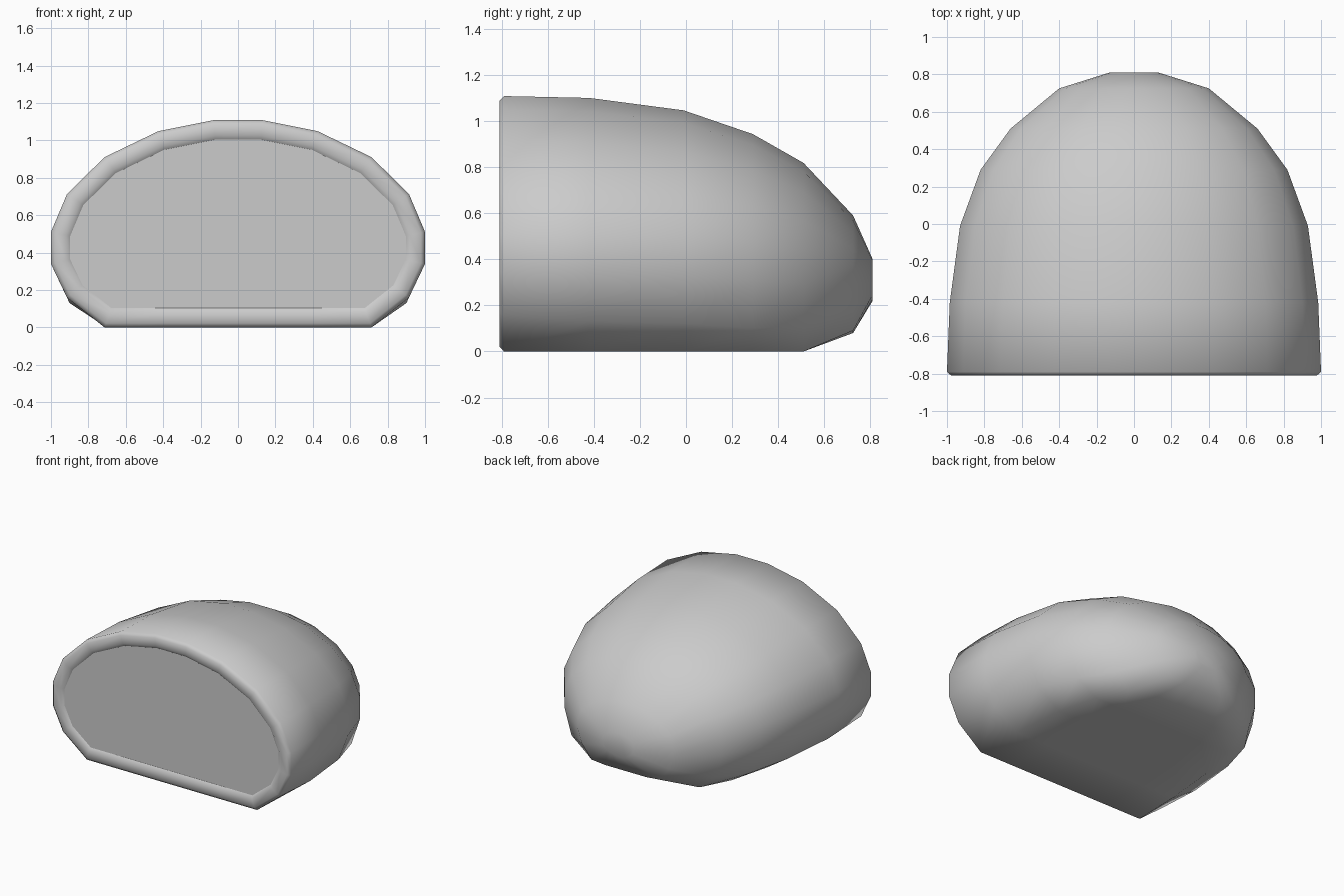
import bpy, bmesh, math

cube = bpy.data.objects.get("Cube")
if cube:
    bpy.data.objects.remove(cube, do_unlink=True)

# One plain grey material
grey = bpy.data.materials.new("stone_grey")
grey.use_nodes = True
colour = (0.6, 0.6, 0.6, 1)
grey.diffuse_color = colour
grey.node_tree.nodes["Principled BSDF"].inputs["Base Color"].default_value = colour

# Cross-section directions: one quadrant turned around the full circle
quadrant = [7.5, 25, 45, 65, 82.5]
angles = [math.radians(q + 90 * k) for k in range(4) for q in quadrant]
scale = 1 / math.cos(math.radians(7.5))

# Rings from front to back: y, half width, centre height, rise, drop, floor height
rings = [
    (-0.79, 1.00, 0.42, 0.688, 0.61, 0),
    (-0.42, 0.985, 0.42, 0.68, 0.68, 0),
    (-0.01, 0.93, 0.42, 0.626, 0.70, 0),
    (0.29, 0.82, 0.40, 0.543, 0.70, 0),
    (0.51, 0.66, 0.38, 0.438, 0.64, 0),
    (0.725, 0.40, 0.34, 0.25, 0.35, 0.08),
    (0.81, 0.13, 0.31, 0.09, 0.09, 0.22),
]

bm = bmesh.new()


def add_ring(y, width, centre, rise, drop, floor):
    """Oval ring whose lower part is pressed flat onto its floor."""
    loop = []
    for a in angles:
        u, v = math.cos(a) * scale, math.sin(a) * scale
        z = max(floor, centre + v * (rise if v > 0 else drop))
        loop.append(bm.verts.new((width * u, y, z)))
    return loop


# Domed shell, lofted through the rings and closed at both ends
loops = [add_ring(*r) for r in rings]
n = len(angles)
for a, b in zip(loops, loops[1:]):
    for i in range(n):
        j = (i + 1) % n
        bm.faces.new((a[i], a[j], b[j], b[i]))
bm.faces.new(loops[-1])
front = bm.faces.new(loops[0])
bmesh.ops.recalc_face_normals(bm, faces=bm.faces[:])

# Front face with a rounded rim around a slightly recessed panel
for thickness, depth in ((0.022, 0.02), (0.06, 0), (0.021, -0.015)):
    bm.normal_update()
    bmesh.ops.inset_region(bm, faces=[front], thickness=thickness, depth=depth,
                           use_even_offset=True, use_boundary=True)

# Smooth shading with a crisp panel outline
for f in bm.faces:
    f.smooth = True
front.smooth = False
for e in front.edges:
    e.smooth = False

mesh = bpy.data.meshes.new("domed_shell")
bm.to_mesh(mesh)
bm.free()
mesh.materials.append(grey)
shell = bpy.data.objects.new("domed_shell", mesh)
bpy.context.collection.objects.link(shell)
